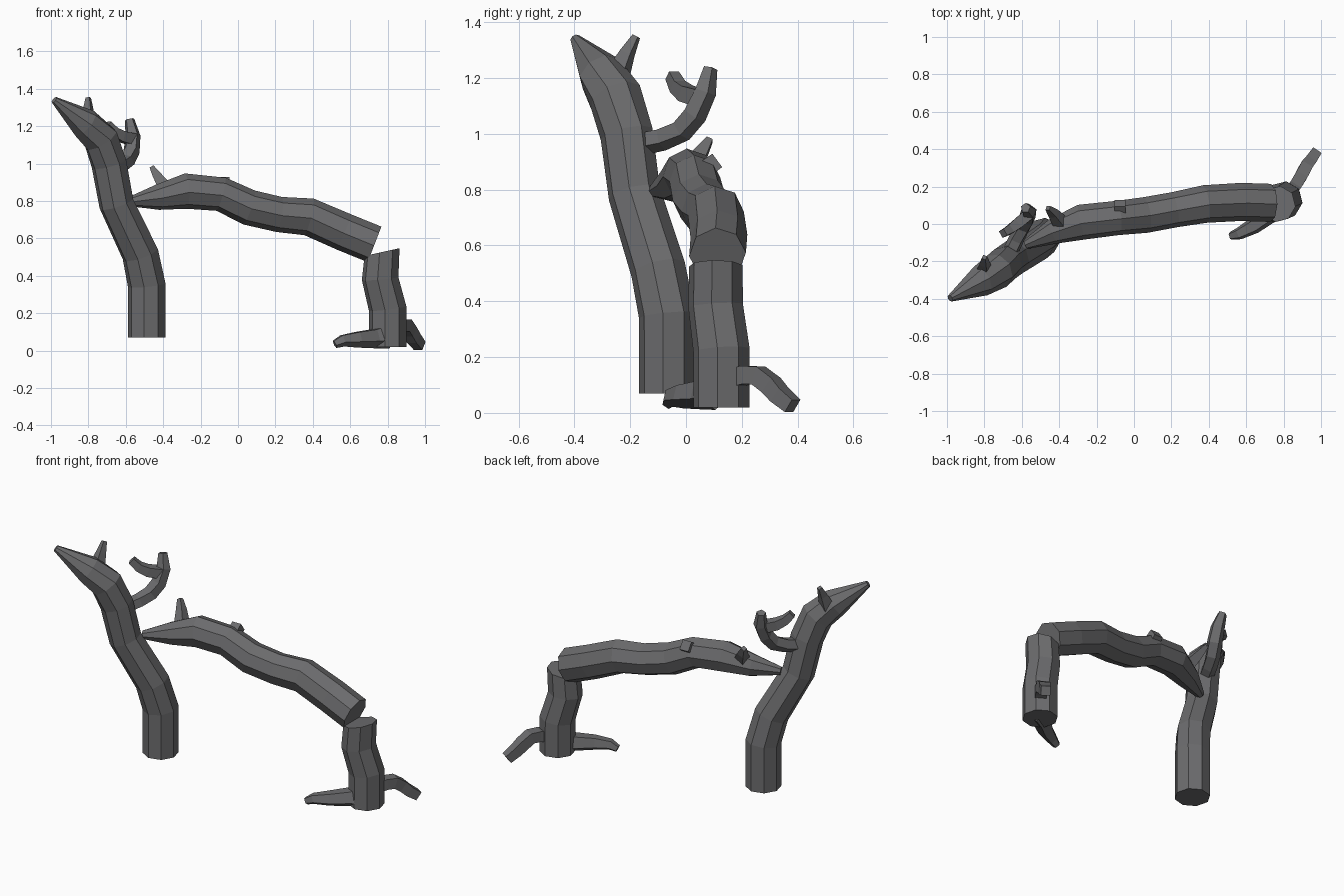
import bpy, bmesh, math
from mathutils import Vector

bark = bpy.data.materials.new("dark_bark")
bark.diffuse_color = (.15, .15, .155, 1)


def limb(name, pts, sides=8, ref=(1, 0, 0), phase=0.0, start=None, end=None, grow=1.0):
    """Faceted tapered tube through (x, y, z, radius) points, flat capped ends."""
    P = [Vector(p[:3]) for p in pts]
    bm = bmesh.new()
    rings = []
    n = len(P)
    for i, p in enumerate(P):
        a = (P[i] - P[i - 1]).normalized() if i > 0 else Vector()
        b = (P[i + 1] - P[i]).normalized() if i < n - 1 else Vector()
        t = (a + b).normalized()
        if i == 0 and start:
            t = Vector(start).normalized()
        if i == n - 1 and end:
            t = Vector(end).normalized()
        r = Vector(ref)
        u = (r - t * t.dot(r)).normalized()
        v = t.cross(u)
        ring = []
        for k in range(sides):
            ang = math.radians(phase) + 2 * math.pi * k / sides
            ring.append(bm.verts.new(p + (u * math.cos(ang) + v * math.sin(ang)) * pts[i][3] * grow))
        rings.append(ring)
    for r0, r1 in zip(rings, rings[1:]):
        for k in range(sides):
            j = (k + 1) % sides
            bm.faces.new((r0[k], r0[j], r1[j], r1[k]))
    bm.faces.new(rings[0][::-1])
    bm.faces.new(rings[-1])
    bmesh.ops.recalc_face_normals(bm, faces=bm.faces)
    me = bpy.data.meshes.new(name)
    bm.to_mesh(me)
    bm.free()
    me.materials.append(bark)
    ob = bpy.data.objects.new(name, me)
    bpy.context.collection.objects.link(ob)
    return ob


# Standing dead trunk with broken pointed top
limb("standing_trunk", [
    (-.488, -.068, .07, .1), (-.488, -.068, .35, .1), (-.522, -.1, .515, .098),
    (-.65, -.185, .785, .093), (-.69, -.213, 1.0, .094), (-.733, -.252, 1.13, .096),
    (-.82, -.305, 1.215, .083), (-.983, -.397, 1.34, .019)],
    phase=-8, start=(0, 0, 1), grow=1.02)
limb("trunk_spike", [(-.805, -.25, 1.2, .05), (-.80, -.21, 1.29, .03),
                     (-.80, -.178, 1.35, .016)], sides=4, phase=20)

# Hooked branch and its twig
limb("hook_branch", [
    (-.67, -.17, .965, .044), (-.63, -.085, .983, .044), (-.595, -.015, 1.015, .045),
    (-.57, .03, 1.07, .046), (-.562, .067, 1.15, .042), (-.58, .086, 1.235, .027)],
    sides=5, phase=15)
limb("hook_twig", [
    (-.565, .05, 1.13, .043), (-.625, .0, 1.145, .04), (-.665, -.03, 1.17, .034),
    (-.7, -.05, 1.21, .028)], sides=4, ref=(0, 0, 1), phase=45)

# Fallen log leaning between trunk and stump
limb("fallen_log", [
    (-.58, -.11, .797, .025), (-.43, -.04, .82, .067), (-.28, .01, .853, .093),
    (-.09, .032, .836, .09), (.06, .048, .765, .094), (.22, .077, .728, .093),
    (.38, .107, .715, .099), (.57, .118, .633, .1), (.73, .113, .568, .1)],
    ref=(0, 0, 1), phase=4, end=(.93, 0, -.36), grow=1.02)
limb("log_spike", [(-.395, .01, .875, .045), (-.43, .055, .93, .032),
                   (-.46, .085, .98, .017)], sides=4, phase=30)
limb("log_nub", [(-.075, .05, .86, .045), (-.075, .112, .905, .042)], sides=4, phase=45)

# Broken stump
limb("stump", [
    (.8, .127, .02, .1), (.8, .127, .225, .1), (.76, .106, .385, .097),
    (.77, .107, .527, .095)], phase=-8, start=(0, 0, 1), end=(-.22, 0, 1), grow=1.02)

# Roots spreading from the stump
limb("front_root", [
    (.8, .1, .08, .07), (.73, .06, .068, .056), (.64, -.01, .062, .046),
    (.56, -.052, .055, .034), (.517, -.064, .035, .023)],
    sides=5, ref=(0, 0, 1), phase=36)
limb("back_root", [
    (.83, .16, .12, .044), (.868, .215, .136, .046), (.895, .26, .134, .047),
    (.918, .305, .1, .046), (.94, .335, .065, .043), (.972, .382, .025, .038)],
    sides=4, ref=(0, 0, 1), phase=45)
